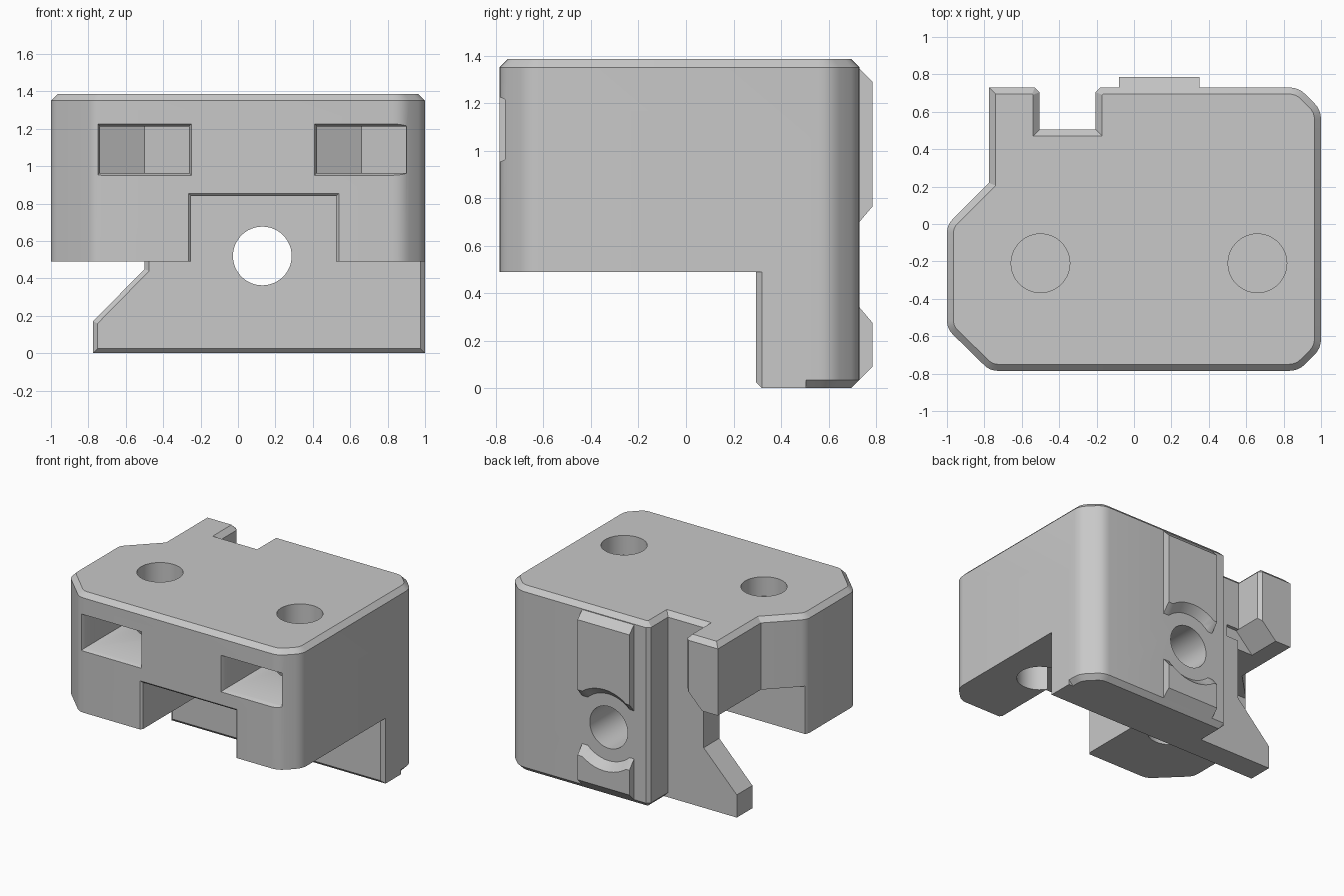
import bpy, bmesh, math
from mathutils import Vector

cube = bpy.data.objects.get("Cube")
if cube:
    bpy.data.objects.remove(cube, do_unlink=True)

grey = bpy.data.materials.new("plain grey")
grey.use_nodes = True
grey.diffuse_color = (0.58, 0.58, 0.58, 1)
grey.node_tree.nodes["Principled BSDF"].inputs["Base Color"].default_value = grey.diffuse_color


def loft(name, start, end, chamfer=0, pick=None):
    """Solid between two matching loops; edges chosen by pick are chamfered."""
    bm = bmesh.new()
    a = [bm.verts.new(p) for p in start]
    b = [bm.verts.new(p) for p in end]
    bm.faces.new(a)
    bm.faces.new(b)
    n = len(a)
    for i in range(n):
        j = (i + 1) % n
        bm.faces.new((a[i], a[j], b[j], b[i]))
    bmesh.ops.recalc_face_normals(bm, faces=bm.faces[:])
    if chamfer:
        edges = [e for e in bm.edges if pick(e)]
        bmesh.ops.bevel(bm, geom=edges, offset=chamfer, segments=1, affect='EDGES')
    mesh = bpy.data.meshes.new(name)
    bm.to_mesh(mesh)
    bm.free()
    mesh.materials.append(grey)
    ob = bpy.data.objects.new(name, mesh)
    bpy.context.collection.objects.link(ob)
    return ob


def place(points, axis, d):
    """Lay a flat profile across the given axis at distance d."""
    order = {"x": lambda u, v: (d, u, v), "y": lambda u, v: (u, d, v), "z": lambda u, v: (u, v, d)}
    return [order[axis](u, v) for u, v in points]


def prism(name, points, axis, lo, hi, **kw):
    return loft(name, place(points, axis, lo), place(points, axis, hi), **kw)


def rect(u0, u1, v0, v1):
    return [(u0, v0), (u1, v0), (u1, v1), (u0, v1)]


def box(name, x0, x1, y0, y1, z0, z1):
    return prism(name, rect(x0, x1, y0, y1), "z", z0, z1)


def circle(u, v, r, n=48):
    return [(u + r * math.cos(2 * math.pi * i / n), v + r * math.sin(2 * math.pi * i / n)) for i in range(n)]


def fillet(corners, steps=4):
    """Round each (x, y, radius) corner with a short arc."""
    out = []
    for i, (x, y, r) in enumerate(corners):
        p = Vector((x, y))
        if not r:
            out.append((x, y))
            continue
        u = (Vector(corners[i - 1][:2]) - p).normalized()
        v = (Vector(corners[(i + 1) % len(corners)][:2]) - p).normalized()
        half = u.angle(v) / 2
        c = p + (u + v).normalized() * r / math.sin(half)
        s, e = p + u * r / math.tan(half) - c, p + v * r / math.tan(half) - c
        sweep = s.angle(e)
        for k in range(steps + 1):
            t = k / steps
            q = (s * math.sin((1 - t) * sweep) + e * math.sin(t * sweep)) / math.sin(sweep)
            out.append(tuple(c + q))
    return out


def combine(target, tool, operation):
    mod = target.modifiers.new(tool.name, 'BOOLEAN')
    mod.operation, mod.solver, mod.object = operation, 'EXACT', tool
    bpy.context.view_layer.objects.active = target
    bpy.ops.object.modifier_apply(modifier=mod.name)
    bpy.data.objects.remove(tool, do_unlink=True)


def cut(target, tool):
    combine(target, tool, 'DIFFERENCE')


FRONT, BACK, TOP = -0.785, 0.73, 1.385
HOLE_X, HOLE_Z, BORE = 0.13, 0.52, 0.157

# Main body with chamfered top and bottom rims
outline = fillet([
    (-0.77, FRONT, 0.1), (0.88, FRONT, 0.12), (1, -0.665, 0.12),
    (1, 0.61, 0.12), (0.88, BACK, 0.12),
    (-0.18, BACK, 0), (-0.205, 0.705, 0), (-0.205, 0.505, 0),
    (-0.505, 0.505, 0), (-0.505, 0.705, 0), (-0.53, BACK, 0),
    (-0.775, BACK, 0), (-0.775, 0.22, 0), (-1, -0.005, 0.1), (-1, -0.56, 0.1)])
body = prism("bracket_body", outline, "z", 0, TOP, chamfer=0.035,
             pick=lambda e: abs(e.verts[0].co.z - e.verts[1].co.z) < 1e-4)

# Clear the space under the body, leaving two front legs and the back wall
cut(body, box("under_cut", -2, 2, -2, 0.4, -1, 0.49))
cut(body, box("channel_cut", -0.25, 0.525, -2, 0.4, -1, 0.84))
cut(body, box("side_cut", -2, -0.25, 0, 0.49, -1, 0.85))
cut(body, loft("channel_rim_cut",
               place(rect(-0.275, 0.55, -1, 0.865), "y", FRONT - 0.01),
               place(rect(-0.25, 0.525, -1, 0.84), "y", FRONT + 0.015)))
arm_under = [(-2, -1), (-0.4, -1), (-0.4, 0.99), (-0.505, 0.99), (-0.645, 0.85), (-2, 0.85)]
cut(body, prism("arm_under_cut", arm_under, "y", 0.48, 2))

# Back plate with a sloping foot on one side
plate_shape = [(-0.775, 0), (1, 0), (1, 0.9), (-0.5, 0.9), (-0.5, 0.45), (-0.775, 0.17)]
plate = prism("back_plate", plate_shape, "y", 0.295, 0.505, chamfer=0.025,
              pick=lambda e: all(v.co.y < 0.3 for v in e.verts))
combine(body, plate, 'UNION')

# Raised pads on the back, relieved around the bore
upper = [(0.6, 0.7), (BACK, 0.7), (0.785, 0.765), (0.785, 1.29), (0.69, TOP), (0.6, TOP)]
lower = [(0.6, 0), (0.695, 0), (0.785, 0.09), (0.785, 0.275), (BACK, 0.34), (0.6, 0.34)]
for name, shape in (("upper_pad", upper), ("lower_pad", lower)):
    pad = prism(name, shape, "x", -0.08, 0.35)
    cut(pad, loft("relief_cut", place(circle(HOLE_X, HOLE_Z, 0.23), "y", 0.71),
                  place(circle(HOLE_X, HOLE_Z, 0.325), "y", 0.805)))
    combine(body, pad, 'UNION')

# Bore through the back wall
cut(body, prism("bore_cut", circle(HOLE_X, HOLE_Z, BORE), "y", 0, 2))

# Vertical screw holes and front slots ending in a hexagonal point
for x in (-0.5, 0.66):
    y, w = -0.21, 0.237
    r = w / math.cos(math.pi / 6)
    slot = [(x - w, -2), (x + w, -2), (x + w, y + r / 2), (x, y + r), (x - w, y + r / 2)]
    cut(body, prism("slot_cut", slot, "z", 0.965, 1.212))
    cut(body, loft("slot_rim_cut",
                   place(rect(x - 0.255, x + 0.255, 0.947, 1.23), "y", FRONT - 0.01),
                   place(rect(x - w, x + w, 0.965, 1.212), "y", FRONT + 0.03)))
    cut(body, prism("upper_hole_cut", circle(x, y, BORE), "z", 1.24, 2))
    cut(body, prism("lower_hole_cut", circle(x, y, BORE), "z", -1, 1))

# Smooth the rounded corners and bores, keep chamfers crisp
bpy.ops.object.select_all(action='DESELECT')
body.select_set(True)
bpy.context.view_layer.objects.active = body
bpy.ops.object.shade_smooth_by_angle(angle=math.radians(30))
